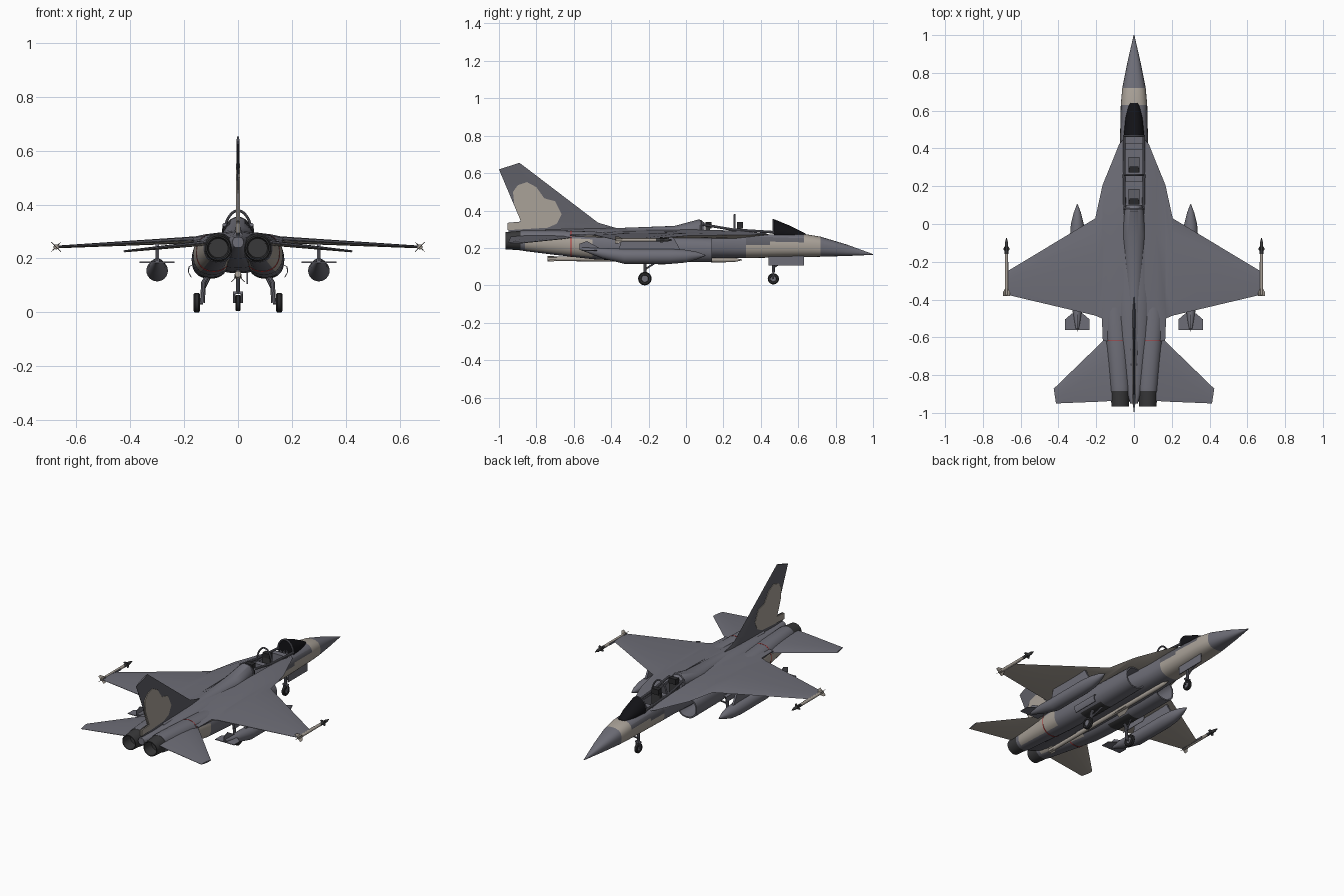
import bpy, bmesh, math
from mathutils import Vector

if "Cube" in bpy.data.objects:
    bpy.data.objects.remove(bpy.data.objects["Cube"])


def mat(name, r, g, b):
    m = bpy.data.materials.new(name)
    m.diffuse_color = (r, g, b, 1)
    m.use_nodes = True
    m.node_tree.nodes["Principled BSDF"].inputs["Base Color"].default_value = m.diffuse_color
    return m


GRAY = mat("blue_gray", .155, .155, .185)
DARK = mat("dark_gray", .115, .115, .135)
BEIGE = mat("pale_beige", .40, .36, .315)
METAL = mat("burnt_metal", .04, .04, .042)
BLACK = mat("black_glass", .006, .006, .008)
TIRE = mat("tire_rubber", .022, .022, .024)
RED = mat("red", .5, .03, .03)


def finish(name, bm, mats, rule=None, mirror=False):
    """Make the object; rule maps (face centre, face normal) to a material slot."""
    bmesh.ops.recalc_face_normals(bm, faces=bm.faces)
    bm.normal_update()
    if rule:
        for f in bm.faces:
            f.material_index = rule(f.calc_center_median(), f.normal)
    me = bpy.data.meshes.new(name)
    bm.to_mesh(me)
    bm.free()
    for m in mats:
        me.materials.append(m)
    ob = bpy.data.objects.new(name, me)
    bpy.context.collection.objects.link(ob)
    if mirror:
        ob.modifiers.new("mirror", 'MIRROR')
    return ob


def skin(name, rings, mats, rule=None, mirror=False):
    """Surface through rings of equal point count, capped at both ends."""
    bm = bmesh.new()
    vs = [[bm.verts.new(p) for p in r] for r in rings]
    n = len(vs[0])
    for a, b in zip(vs, vs[1:]):
        for i in range(n):
            bm.faces.new((a[i], a[(i + 1) % n], b[(i + 1) % n], b[i]))
    bm.faces.new(vs[0])
    bm.faces.new(vs[-1][::-1])
    return finish(name, bm, mats, rule, mirror)


def loft(name, sections, mats, rule=None, mirror=False, n=32, e=1.0):
    """Rounded body along y; section = (y, centre x, half width, z low, z high)."""
    def pw(v):
        return math.copysign(abs(v) ** e, v)
    rings = []
    for y, xc, w, z0, z1 in sections:
        angs = [2 * math.pi * i / n for i in range(n)]
        rings.append([(xc + w * pw(math.cos(a)), y,
                       (z0 + z1) / 2 + (z1 - z0) / 2 * pw(math.sin(a))) for a in angs])
    return skin(name, rings, mats, rule, mirror)


def foil(name, stations, axis, mats, mirror=False, rule=None):
    """Wing-like part; station = (leading point, trailing point, half thickness)."""
    prof = [(0, 0), (.15, .8), (.4, 1), (.75, .8), (1, .15), (1, -.15), (.75, -.8), (.4, -1), (.15, -.8)]
    up = Vector(axis)
    rings = [[Vector(a).lerp(Vector(b), u) + up * t * v for u, v in prof] for a, b, t in stations]
    return skin(name, rings, mats, rule, mirror)


def slab(name, pts, axis, lo, hi, m, mirror=False):
    """Extruded outline; axis x uses (y, z) points, axis z uses (x, y) points."""
    f = (lambda p, d: (d, p[0], p[1])) if axis == 'x' else (lambda p, d: (p[0], p[1], d))
    return skin(name, [[f(p, lo) for p in pts], [f(p, hi) for p in pts]], [m], None, mirror)


def box(name, x0, x1, y0, y1, z0, z1, m, mirror=False):
    return slab(name, [(x0, y0), (x1, y0), (x1, y1), (x0, y1)], 'z', z0, z1, m, mirror)


def rod(name, path, r, m, mirror=False, n=10):
    """Round bar through points."""
    ps = [Vector(p) for p in path]
    rings = []
    for i, p in enumerate(ps):
        d = (ps[min(i + 1, len(ps) - 1)] - ps[max(i - 1, 0)]).normalized()
        u = d.cross(Vector((0, 1, 0)) if abs(d.y) < .9 else Vector((1, 0, 0))).normalized()
        v = d.cross(u)
        rings.append([p + r * (u * math.cos(a) + v * math.sin(a))
                      for a in (2 * math.pi * k / n for k in range(n))])
    return skin(name, rings, [m], None, mirror)


def wheel(name, x, y, z, r, w, mirror=False):
    rings = []
    for dx, k in ((-.35, .5), (-.5, .55), (-.5, .85), (-.3, 1), (.3, 1), (.5, .85), (.5, .55), (.35, .5)):
        rings.append([(x + dx * w, y + k * r * math.cos(a), z + k * r * math.sin(a))
                      for a in (2 * math.pi * i / 24 for i in range(24))])
    rule = lambda c, nm: 1 if Vector((c.y - y, c.z - z)).length < .3 * r else 0
    return skin(name, rings, [TIRE, GRAY], rule, mirror)


# Fuselage with camouflage bands
def body_paint(c, nm):
    if .63 < c.y < .72 or (.32 < c.y <= .63 and c.z < .225):
        return 1
    return 2 if .32 < c.y < .63 and nm.z < .6 else 0


fuselage = loft("fuselage", [
    (1, 0, .002, .163, .167), (.86, 0, .034, .157, .218), (.72, 0, .062, .153, .26),
    (.63, 0, .07, .151, .275), (.45, 0, .074, .148, .283), (.32, 0, .078, .146, .287),
    (.2, 0, .08, .145, .292), (0, 0, .1, .145, .30), (-.4, 0, .1, .15, .302),
    (-.6, 0, .085, .165, .298), (-.85, 0, .05, .2, .285), (-.95, 0, .02, .24, .28)],
    [GRAY, BEIGE, DARK], body_paint, e=.8)

# Open cockpit tub
cutter = box("cockpit_cutter", -.048, .048, .09, .47, .215, .6, GRAY)
mod = fuselage.modifiers.new("cockpit", 'BOOLEAN')
mod.object = cutter
mod.operation = 'DIFFERENCE'
mod.solver = 'EXACT'
bpy.context.view_layer.objects.active = fuselage
bpy.ops.object.modifier_apply(modifier="cockpit")
bpy.data.objects.remove(cutter)

# Spine, cockpit rails, hoops and windshield
loft("spine", [(.1, 0, .045, .24, .335), (.07, 0, .05, .24, .353), (-.06, 0, .06, .24, .318),
               (-.35, 0, .04, .25, .307), (-.75, 0, .02, .25, .30)], [GRAY])
rod("cockpit_rail", [(.051, .47, .284), (.053, .25, .298), (.05, .09, .325)], .007, GRAY, True)
for part, y, h in (("front_hoop", .26, .383), ("rear_hoop", .08, .35), ("windshield_frame", .466, .355)):
    rod(part, [(.053 * math.cos(a), y, .275 + (h - .28) * math.sin(a))
               for a in (math.pi * i / 14 for i in range(15))], .005, GRAY)
loft("windshield", [(.64, 0, .026, .25, .277), (.56, 0, .045, .235, .317), (.47, 0, .054, .215, .354)], [BLACK])

# Seats and instrument panels
for part, y in (("front", .285), ("rear", .115)):
    box(part + "_seat_back", -.028, .028, y - .012, y + .012, .21, .31, METAL)
    box(part + "_seat_headrest", -.024, .024, y - .012, y + .02, .305, .338, TIRE)
    box(part + "_seat_cushion", -.028, .028, y, y + .07, .21, .24, DARK)
    box(part + "_instrument_panel", -.046, .046, y + .11, y + .145, .21, .285, GRAY)


# Engine ducts with hollow intakes and dark wheel wells
def duct_paint(c, nm):
    if -.3 < c.y < -.12 and nm.z < -.7 and abs(c.x - .1) < .04:
        return 2
    return 1 if -.86 < c.y < -.5 and c.z < .25 and nm.z > -.8 else 0


ducts = [(.14, .105, .066, .125, .255), (-.12, .103, .069, .125, .266), (-.3, .1, .07, .13, .276),
         (-.5, .096, .07, .14, .288), (-.7, .085, .06, .163, .294), (-.86, .074, .054, .183, .294),
         (-.885, .073, .052, .187, .292)]
loft("engine_duct", [(-.02, .105, .05, .145, .24), (.14, .105, .058, .133, .247)] + ducts,
     [GRAY, BEIGE, METAL], duct_paint, True, e=.88)
loft("intake_fan", [(.0, .105, .056, .137, .245), (.005, .105, .056, .137, .245)], [METAL], None, True)
loft("red_band", [(-.613, .09, .0655, .1505, .2925), (-.617, .09, .0655, .1505, .2925)], [RED], None, True, e=.88)
loft("nozzle", [(-.88, .073, .052, .187, .292), (-.965, .073, .046, .193, .284),
                (-.965, .073, .041, .198, .279), (-.90, .073, .036, .203, .274)], [METAL], None, True)

# Wings with root extensions and rear shelf, pale underneath
under = lambda c, nm: 1 if nm.z < -.3 else 0
foil("wing", [((.055, .45, .272), (.055, -.62, .272), .026), ((.08, .42, .271), (.08, -.62, .271), .024),
              ((.12, .32, .27), (.12, -.62, .27), .02), ((.165, .21, .268), (.165, -.62, .265), .014),
              ((.17, .19, .268), (.17, -.5, .268), .0135), ((.205, .03, .267), (.205, -.485, .267), .012),
              ((.67, -.25, .243), (.67, -.375, .243), .005)], (0, 0, 1), [GRAY, BEIGE], True, under)
foil("tailplane", [((.1, -.58, .26), (.1, -.935, .26), .012), ((.165, -.62, .253), (.165, -.94, .253), .009),
                   ((.425, -.872, .227), (.413, -.95, .227), .004)], (0, 0, 1), [GRAY, BEIGE], True, under)

# Vertical fin with pale patch on each side
foil("fin", [((0, -.3, .285), (0, -.95, .285), .009), ((0, -.47, .335), (0, -.95, .335), .008),
             ((0, -.478, .341), (0, -.882, .341), .007), ((0, -.89, .655), (0, -1, .62), .005)], (1, 0, 0), [DARK])
slab("fin_patch", [(-.955, .332), (-.955, .295), (-.74, .308), (-.69, .33), (-.665, .38), (-.70, .45),
                   (-.757, .465), (-.80, .525), (-.85, .552), (-.90, .535), (-.925, .50), (-.918, .433),
                   (-.882, .338)], 'x', .002, .0082, BEIGE, True)

# Wing tip missiles
loft("tip_missile", [(-.375, .675, .009, .234, .252), (-.16, .675, .009, .234, .252)], [BEIGE], None, True, 12)
loft("tip_missile_nose", [(-.16, .675, .0095, .2335, .2525), (-.10, .675, .009, .234, .252),
                          (-.075, .675, .002, .241, .245)], [METAL], None, True, 12)
box("tip_rail", .664, .672, -.37, -.2, .238, .248, GRAY, True)


def cross_fins(name, x, z, y0, y1, r, m, mirror):
    for k in range(2):
        dx, dz = r * math.cos(math.pi / 4 + k * math.pi / 2), r * math.sin(math.pi / 4 + k * math.pi / 2)
        foil(name, [((x - dx, y0 + (y1 - y0) * .4, z - dz), (x - dx, y0, z - dz), .001),
                    ((x, y1, z), (x, y0, z), .002),
                    ((x + dx, y0 + (y1 - y0) * .4, z + dz), (x + dx, y0, z + dz), .001)],
             (-dz / r, 0, dx / r), [m], mirror)


cross_fins("tip_missile_tail_fin", .675, .243, -.38, -.33, .026, BEIGE, True)
cross_fins("tip_missile_front_fin", .675, .243, -.14, -.105, .02, METAL, True)

# Drop tanks
loft("drop_tank", [(.105, .3, .002, .158, .162), (.06, .3, .019, .14, .179), (0, .3, .034, .122, .19),
                   (-.08, .3, .04, .115, .195), (-.33, .3, .04, .115, .195), (-.45, .3, .028, .145, .2),
                   (-.555, .3, .008, .186, .202)], [GRAY], None, True, 24)
slab("tank_side_fin", [(.235, -.56), (.365, -.56), (.365, -.505), (.33, -.475), (.27, -.475), (.235, -.505)],
     'z', .184, .188, GRAY, True)
slab("tank_top_fin", [(-.57, .19), (-.57, .222), (-.53, .237), (-.455, .195)], 'x', .298, .302, GRAY, True)
slab("tank_pylon", [(-.36, .19), (-.34, .262), (-.07, .262), (-.03, .19)], 'x', .294, .306, GRAY, True)

# Belly missile on a centre pylon
loft("belly_missile", [(-.74, 0, .012, .13, .154), (.2, 0, .013, .123, .149), (.26, 0, .011, .125, .147),
                       (.3, 0, .002, .134, .138)], [BEIGE], None, False, 16)
cross_fins("belly_missile_tail_fin", 0, .142, -.74, -.66, .02, BEIGE, False)
cross_fins("belly_missile_mid_fin", 0, .138, -.16, -.02, .035, BEIGE, False)
box("belly_pylon", -.008, .008, -.5, .08, .14, .17, DARK)

# Landing gear
wheel("main_wheel", .153, -.22, .036, .036, .024, True)
rod("main_strut", [(.1, -.22, .16), (.128, -.22, .11), (.132, -.22, .036)], .009, GRAY, True)
rod("main_axle", [(.13, -.22, .036), (.16, -.22, .036)], .007, GRAY, True)
rod("main_brace", [(.095, -.12, .15), (.128, -.22, .085)], .005, GRAY, True)
arc = [(.168, .178), (.184, .17), (.186, .15), (.176, .131)]
skin("main_gear_door", [[(x, y, z) for x, z in arc] + [(x - .004, y, z - .001) for x, z in arc[::-1]]
                        for y in (-.3, -.13)], [GRAY], None, True)
wheel("nose_wheel", 0, .467, .035, .03, .02)
rod("nose_strut", [(0, .467, .16), (0, .467, .07)], .008, GRAY)
rod("nose_fork", [(.014, .467, .075), (.014, .467, .035)], .004, GRAY, True)
box("nose_fork_bridge", -.018, .018, .46, .474, .069, .077, GRAY)
rod("nose_brace", [(0, .56, .155), (0, .467, .095)], .005, GRAY)
box("nose_gear_door", .032, .037, .44, .63, .105, .175, GRAY)

# Smooth shading with sharp edges kept
for ob in bpy.data.objects:
    ob.select_set(ob.type == 'MESH')
bpy.context.view_layer.objects.active = fuselage
bpy.ops.object.shade_smooth_by_angle(angle=math.radians(35))
